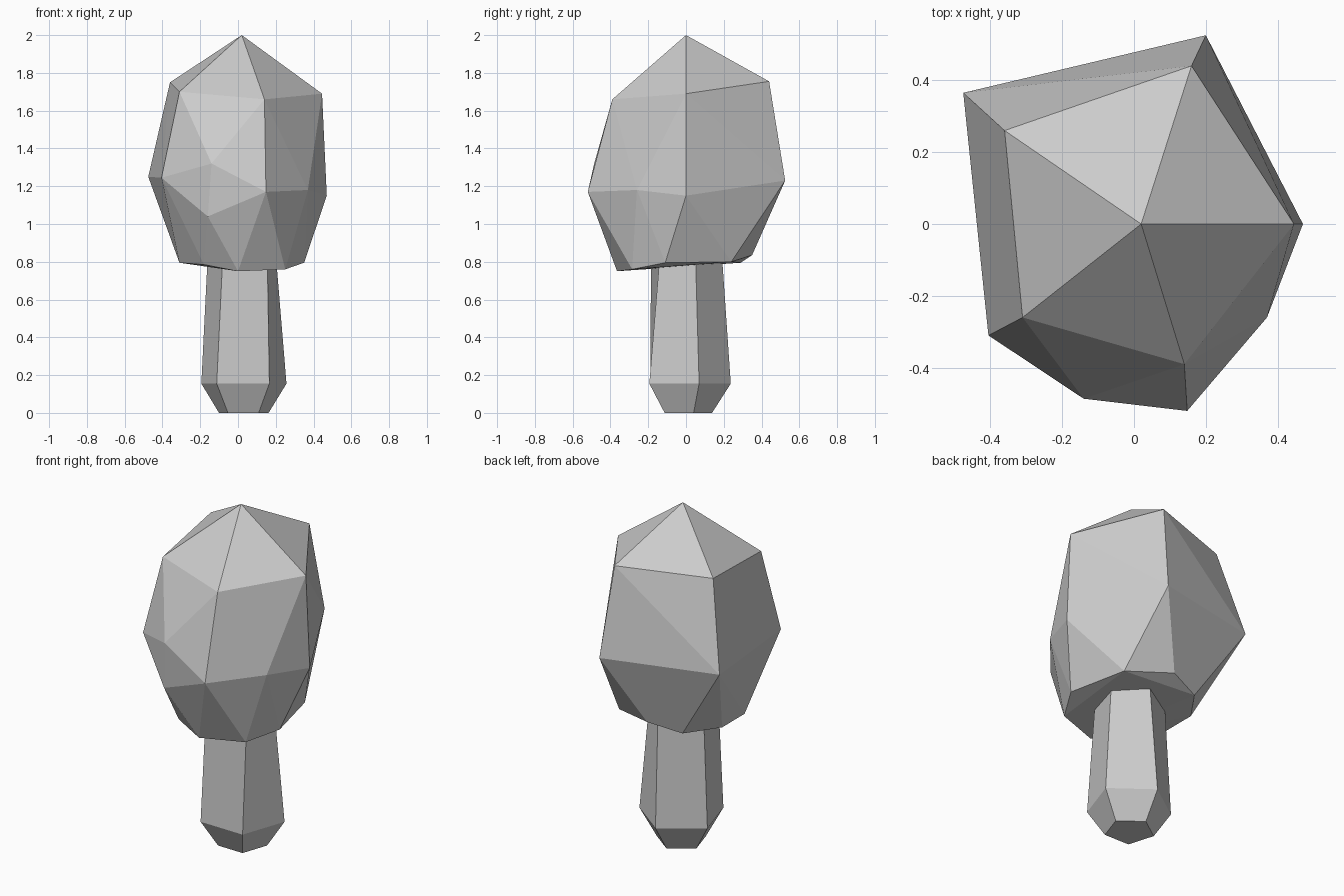
import bpy
import bmesh
from math import cos, sin, radians

# Remove the default cube only
cube = bpy.data.objects.get("Cube")
if cube:
    bpy.data.objects.remove(cube, do_unlink=True)

# Single flat colour
grey = bpy.data.materials.new("light_grey")
grey.use_nodes = True
colour = (0.6, 0.6, 0.6, 1.0)
grey.diffuse_color = colour
shader = grey.node_tree.nodes["Principled BSDF"]
shader.inputs["Base Color"].default_value = colour
shader.inputs["Roughness"].default_value = 0.9


def finish(name, bm):
    """Turn a bmesh into a flat-shaded, coloured object."""
    bmesh.ops.recalc_face_normals(bm, faces=bm.faces)
    mesh = bpy.data.meshes.new(name)
    bm.to_mesh(mesh)
    bm.free()
    mesh.materials.append(grey)
    obj = bpy.data.objects.new(name, mesh)
    bpy.context.collection.objects.link(obj)
    return obj


def pentagon(radius, z):
    """Five-sided trunk cross-section."""
    angles = [radians(17 + 72 * i) for i in range(5)]
    return [(0.03 + radius * cos(a), radius * sin(a), z) for a in angles]


def loft(name, rings):
    """Bridge successive rings and cap both ends."""
    bm = bmesh.new()
    loops = [[bm.verts.new(p) for p in ring] for ring in rings]
    count = len(loops[0])
    for low, high in zip(loops, loops[1:]):
        for i in range(count):
            j = (i + 1) % count
            bm.faces.new((low[i], low[j], high[j], high[i]))
    bm.faces.new(loops[0])
    bm.faces.new(loops[-1])
    return finish(name, bm)


def faceted_hull(name, rings):
    """Wrap the corner points in a faceted solid."""
    bm = bmesh.new()
    for ring in rings:
        for point in ring:
            bm.verts.new(point)
    bmesh.ops.convex_hull(bm, input=bm.verts[:])
    return finish(name, bm)


# Trunk: chamfered foot, tapering to a slightly uneven top inside the crown
trunk_top = [(0.20, 0.05, 0.84), (0.05, 0.19, 0.84), (-0.16, 0.065, 0.84),
             (-0.08, -0.185, 0.84), (0.155, -0.138, 0.84)]
loft("trunk", [pentagon(0.138, 0.0), pentagon(0.237, 0.155), trunk_top])

# Crown: irregular faceted foliage, from the peak down to the underside
peak = [(0.02, 0.0, 2.0)]
shoulder = [(-0.31, -0.26, 1.70), (0.14, -0.39, 1.66), (0.445, 0.0, 1.69),
            (0.16, 0.44, 1.755), (-0.36, 0.26, 1.75)]
waist = [(-0.405, -0.31, 1.245), (-0.14, -0.486, 1.32), (0.148, -0.52, 1.17),
         (0.37, -0.26, 1.18), (0.47, 0.0, 1.15), (0.20, 0.525, 1.23),
         (-0.475, 0.365, 1.25), (-0.16, -0.463, 1.04)]
underside = [(0.0, -0.365, 0.75), (0.25, -0.285, 0.76), (0.35, -0.11, 0.795),
             (0.27, 0.24, 0.80), (0.01, 0.35, 0.835), (-0.18, 0.29, 0.795),
             (-0.31, 0.105, 0.795), (-0.31, -0.105, 0.795),
             (-0.18, -0.297, 0.785)]
faceted_hull("foliage_crown", [peak, shoulder, waist, underside])
